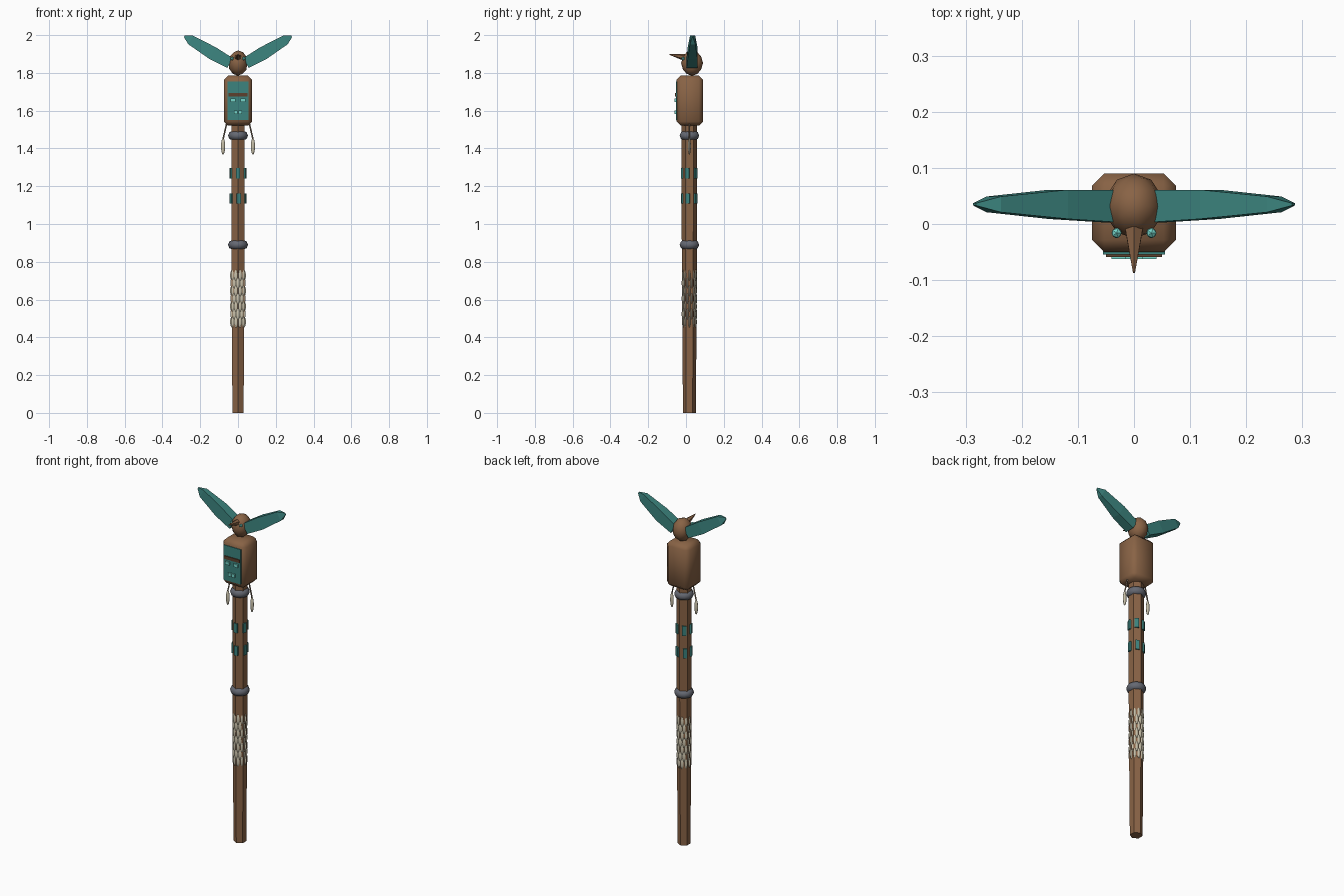
import bpy, bmesh, math
from mathutils import Vector, Matrix

if "Cube" in bpy.data.objects:
    bpy.data.objects.remove(bpy.data.objects["Cube"])

CY = 0.018  # shaft axis in y


def mat(name, rgb):
    m = bpy.data.materials.new(name)
    m.diffuse_color = (*rgb, 1)
    m.use_nodes = True
    m.node_tree.nodes["Principled BSDF"].inputs["Base Color"].default_value = m.diffuse_color
    return m


WOOD = mat("wood", (0.25, 0.125, 0.06))
DARK = mat("dark_wood", (0.11, 0.05, 0.025))
TEAL = mat("teal", (0.045, 0.23, 0.21))
LIGHT = mat("light_teal", (0.18, 0.68, 0.6))
BONE = mat("bone", (0.58, 0.53, 0.40))
STEEL = mat("steel", (0.13, 0.14, 0.17))
CORD = mat("cord", (0.2, 0.15, 0.11))


def finish(name, bm, m, smooth=None):
    bmesh.ops.recalc_face_normals(bm, faces=bm.faces)
    me = bpy.data.meshes.new(name)
    bm.to_mesh(me)
    bm.free()
    ob = bpy.data.objects.new(name, me)
    bpy.context.collection.objects.link(ob)
    me.materials.append(m)
    if smooth:
        bpy.ops.object.select_all(action='DESELECT')
        ob.select_set(True)
        bpy.context.view_layer.objects.active = ob
        bpy.ops.object.shade_smooth_by_angle(angle=math.radians(smooth))
    return ob


def place(loc, size, rot=0):
    return (Matrix.Translation(loc) @ Matrix.Rotation(rot, 4, 'Z')
            @ Matrix.Diagonal((*size, 1)))


def add_box(bm, loc, size, rot=0):
    bmesh.ops.create_cube(bm, size=1, matrix=place(loc, size, rot))


def loft(bm, rings):
    loops = [[bm.verts.new(p) for p in r] for r in rings]
    n = len(loops[0])
    for a, b in zip(loops, loops[1:]):
        for i in range(n):
            j = (i + 1) % n
            bm.faces.new((a[i], a[j], b[j], b[i]))
    bm.faces.new(loops[0])
    bm.faces.new(loops[-1])


def rod(bm, a, b, r1, r2, sides):
    a, b = Vector(a), Vector(b)
    d = b - a
    m = Matrix.Translation((a + b) / 2) @ d.to_track_quat('Z', 'Y').to_matrix().to_4x4()
    bmesh.ops.create_cone(bm, cap_ends=True, segments=sides, radius1=r1,
                          radius2=r2, depth=d.length, matrix=m)


# six-sided, slightly tapered shaft
bm = bmesh.new()
loft(bm, [[(r * math.cos(math.radians(30 + 60 * i)),
            CY + r * math.sin(math.radians(30 + 60 * i)), z) for i in range(6)]
          for z, r in ((0, 0.034), (0.5, 0.038), (1.0, 0.041), (1.56, 0.041))])
finish("shaft", bm, WOOD)

# metal bands
for label, z in (("lower", 0.89), ("upper", 1.468)):
    bpy.ops.mesh.primitive_torus_add(location=(0, CY, z), major_segments=14, minor_segments=8,
                                     major_radius=0.028, minor_radius=0.025)
    ob = bpy.context.object
    ob.name = label + "_band"
    ob.data.materials.append(STEEL)
    bpy.ops.object.shade_smooth_by_angle(angle=math.radians(50))

# inlay tiles on the shaft
bm = bmesh.new()
for z, turn in ((1.268, 0), (1.135, 6)):
    for i in range(5):
        a = math.radians(-90 + turn + 72 * i)
        add_box(bm, (0.038 * math.cos(a), CY + 0.038 * math.sin(a), z), (0.012, 0.022, 0.055), a)
finish("inlay_tiles", bm, TEAL)

# bone scale wrap on the grip
bm = bmesh.new()
for row in range(7):
    for i in range(10):
        a = math.tau * (i + 0.5 * (row % 2)) / 10
        bmesh.ops.create_uvsphere(
            bm, u_segments=8, v_segments=5, radius=1,
            matrix=place((0.031 * math.cos(a), CY + 0.035 * math.sin(a), 0.482 + row * 0.041),
                         (0.011, 0.006, 0.031)))
finish("grip_scales", bm, BONE, 50)

# carved head block
bm = bmesh.new()
add_box(bm, (0, 0.02, 1.653), (0.15, 0.14, 0.265))
bmesh.ops.bevel(bm, geom=bm.edges[:], offset=0.022, segments=1, affect='EDGES')
finish("head_block", bm, WOOD, 50)

# mask panel, brow, eyes and teeth
bm = bmesh.new()
add_box(bm, (0, -0.048, 1.652), (0.11, 0.012, 0.205))
finish("mask_panel", bm, TEAL)
bm = bmesh.new()
add_box(bm, (0, -0.053, 1.685), (0.1, 0.012, 0.018))
finish("mask_brow", bm, DARK)
bm = bmesh.new()
for s in (-1, 1):
    add_box(bm, (s * 0.027, -0.055, 1.655), (0.026, 0.014, 0.018))
    add_box(bm, (s * 0.011, -0.055, 1.592), (0.019, 0.014, 0.02))
finish("mask_eyes_and_teeth", bm, LIGHT)

# bird head, beak, eyes
bm = bmesh.new()
bmesh.ops.create_icosphere(bm, subdivisions=2, radius=1,
                           matrix=place((0, 0.032, 1.852), (0.052, 0.058, 0.067)))
finish("bird_head", bm, WOOD, 60)
bm = bmesh.new()
rod(bm, (0, -0.005, 1.882), (0, -0.087, 1.897), 0.019, 0.002, 6)
finish("beak", bm, WOOD)
bm = bmesh.new()
for s in (-1, 1):
    bmesh.ops.create_icosphere(bm, subdivisions=1, radius=0.01,
                               matrix=Matrix.Translation((s * 0.031, -0.016, 1.876)))
finish("bird_eyes", bm, LIGHT)

# wings: x, z, half height, y centre, half depth
stations = [(0.042, 1.852, 0.03, 0.032, 0.029), (0.135, 1.905, 0.035, 0.035, 0.026),
            (0.25, 1.974, 0.026, 0.035, 0.014), (0.284, 1.994, 0.005, 0.035, 0.002)]
for s, label in ((-1, "left"), (1, "right")):
    bm = bmesh.new()
    loft(bm, [[(s * (x - u * h * 0.5), y + v * d, z + u * h * 0.866)
               for u, v in ((-1, -1), (-1, 1), (1, 1), (1, -1))]
              for x, z, h, y, d in stations])
    finish(label + "_wing", bm, TEAL)

# hanging pendants on cords
for s, label in ((-1, "left"), (1, "right")):
    bm = bmesh.new()
    rod(bm, (s * 0.058, CY, 1.54), (s * 0.079, CY, 1.45), 0.004, 0.004, 6)
    finish(label + "_cord", bm, CORD, 60)
    bm = bmesh.new()
    bmesh.ops.create_uvsphere(bm, u_segments=8, v_segments=6, radius=1,
                              matrix=place((s * 0.079, CY, 1.411), (0.011, 0.008, 0.045)))
    finish(label + "_pendant", bm, BONE, 50)
